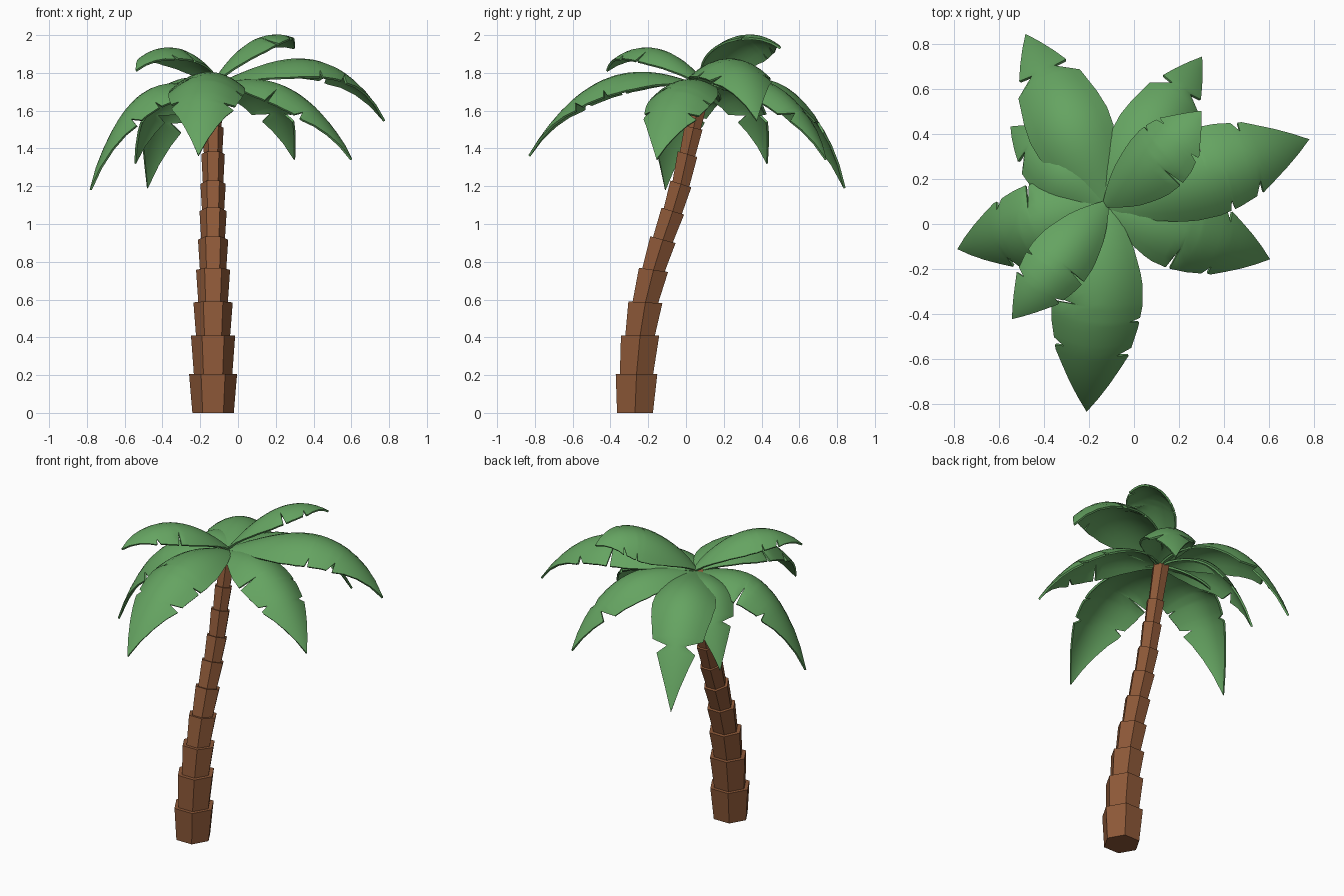
import bpy, bmesh, math
from mathutils import Vector

if "Cube" in bpy.data.objects:
    bpy.data.objects.remove(bpy.data.objects["Cube"])


def material(name, rgb):
    m = bpy.data.materials.new(name)
    m.diffuse_color = (*rgb, 1)
    m.use_nodes = True
    m.node_tree.nodes["Principled BSDF"].inputs["Base Color"].default_value = m.diffuse_color
    return m


BARK = material("bark", (0.27, 0.10, 0.04))
GREEN = material("leaf_green", (0.13, 0.37, 0.12))


def add_object(name, bm, mat):
    bmesh.ops.recalc_face_normals(bm, faces=bm.faces)
    me = bpy.data.meshes.new(name)
    bm.to_mesh(me)
    bm.free()
    me.materials.append(mat)
    ob = bpy.data.objects.new(name, me)
    bpy.context.collection.objects.link(ob)
    return ob


# Trunk: stacked flaring hexagonal segments along a leaning path
# (y, z, radius, tilt in degrees) of each ring
RINGS = [(-.27, 0, .126, 0), (-.262, .205, .127, 0), (-.243, .41, .117, 0),
         (-.215, .585, .104, 3), (-.172, .757, .09, 8), (-.122, .917, .08, 15),
         (-.07, 1.068, .072, 17), (-.027, 1.212, .067, 18),
         (.008, 1.37, .062, 16), (.04, 1.51, .056, 13), (.09, 1.73, .052, 10)]


def hex_ring(bm, y, z, r, tilt):
    t = math.radians(tilt)
    out = []
    for k in range(6):
        a = k * math.pi / 3
        v = r * math.sin(a)
        out.append(bm.verts.new((-.132 + r * math.cos(a),
                                 y + v * math.cos(t), z - v * math.sin(t))))
    return out


bm = bmesh.new()
for (y0, z0, r0, t0), (y1, z1, r1, t1) in zip(RINGS, RINGS[1:]):
    lo = hex_ring(bm, y0, z0, min(r0, r1) * .87, t0)
    hi = hex_ring(bm, y1, z1, r1, t1)
    bm.faces.new(lo[::-1])
    bm.faces.new(hi)
    for k in range(6):
        j = (k + 1) % 6
        bm.faces.new((lo[k], lo[j], hi[j], hi[k]))
add_object("trunk", bm, BARK)

# Leaves: arched blades with a curved cross-section and notched edges
PROFILE = [(0, .1), (.1, .45), (.2, .72), (.35, .95), (.5, 1), (.62, .95),
           (.76, .8), (.88, .42), (1, 0)]
COLS = [-1, -.75, -.5, -.25, 0, .25, .5, .75, 1]
ROOT = Vector((-.125, .09))


def half_width(s):
    for (a, wa), (b, wb) in zip(PROFILE, PROFILE[1:]):
        if s <= b:
            return wa + (wb - wa) * (s - a) / (b - a)
    return 0


def cubic(zs, s):
    """Height through four values at s = 0, 1/3, 2/3, 1."""
    total = 0
    for i in range(4):
        term = zs[i]
        for j in range(4):
            if j != i:
                term *= (s - j / 3) / (i / 3 - j / 3)
        total += term
    return total


def leaf(name, tip, zs, width, notches, flip=1, roll=0.0):
    tip = Vector(tip)
    d = tip - ROOT
    side = Vector((d.y, -d.x, 0)).normalized()
    cuts = [(s, sd * flip, depth, gap) for s, sd, depth, gap in notches]
    rows = {i / 16 for i in range(16)} | {.76}
    for s, _, _, gap in cuts:
        rows = {r for r in rows if abs(r - s) > gap + .008}
        rows |= {s - gap, s, s + gap}

    def point(s):
        p = ROOT + d * s
        return Vector((p.x, p.y, cubic(zs, s)))

    bm = bmesh.new()
    grid = []
    for s in sorted(rows):
        c = point(s)
        tangent = (point(s + .01) - point(s - .01)).normalized()
        up = side.cross(tangent).normalized()
        sv = side * math.cos(roll) + up * math.sin(roll)
        nv = up * math.cos(roll) - side * math.sin(roll)
        row = []
        for col in COLS:
            w = width * half_width(s)
            for cs, sd, depth, gap in cuts:
                if sd * col > 0:
                    w *= 1 - depth * max(0, 1 - abs(s - cs) / gap)
            x = col * w
            row.append(bm.verts.new(c + sv * x - nv * (.48 * x * x / width)))
        grid.append(row)
    for a, b in zip(grid, grid[1:]):
        for k in range(len(COLS) - 1):
            bm.faces.new((a[k], a[k + 1], b[k + 1], b[k]))
    end = bm.verts.new(point(1))
    for k in range(len(COLS) - 1):
        bm.faces.new((grid[-1][k], grid[-1][k + 1], end))
    ob = add_object(name, bm, GREEN)
    mod = ob.modifiers.new("thickness", 'SOLIDIFY')
    mod.thickness = .012
    mod.offset = 0
    bpy.ops.object.select_all(action='DESELECT')
    ob.select_set(True)
    bpy.context.view_layer.objects.active = ob
    bpy.ops.object.modifier_apply(modifier=mod.name)
    bpy.ops.object.shade_smooth_by_angle(angle=math.radians(40))


# (position along leaf, side, depth, half gap)
TORN = [(.5, 1, .55, .015), (.72, 1, .3, .015),
        (.58, -1, .22, .012), (.74, -1, .35, .018)]
SPLIT = [(.79, 1, .6, .03), (.79, -1, .6, .03)]

leaf("leaf_front", (-.21, -.83), (1.72, 1.80, 1.71, 1.36), .20, TORN)
leaf("leaf_left", (-.78, -.11), (1.72, 1.74, 1.63, 1.18), .18, TORN)
leaf("leaf_back_left", (-.48, .84), (1.72, 1.77, 1.66, 1.19), .185, SPLIT)
leaf("leaf_left_low", (-.545, .43), (1.72, 1.75, 1.67, 1.32), .16, SPLIT)
leaf("leaf_back_right", (.30, .74), (1.72, 1.77, 1.68, 1.34), .16, SPLIT)
leaf("leaf_right", (.775, .375), (1.73, 1.85, 1.84, 1.545), .20, TORN, -1)
leaf("leaf_front_right", (.60, -.155), (1.72, 1.76, 1.65, 1.34), .18, TORN)
leaf("leaf_top_left", (-.54, -.42), (1.73, 1.89, 1.925, 1.81), .14, TORN, -1)
leaf("leaf_top_right", (.30, .50), (1.74, 1.92, 1.99, 1.93), .155, TORN, 1, .3)
